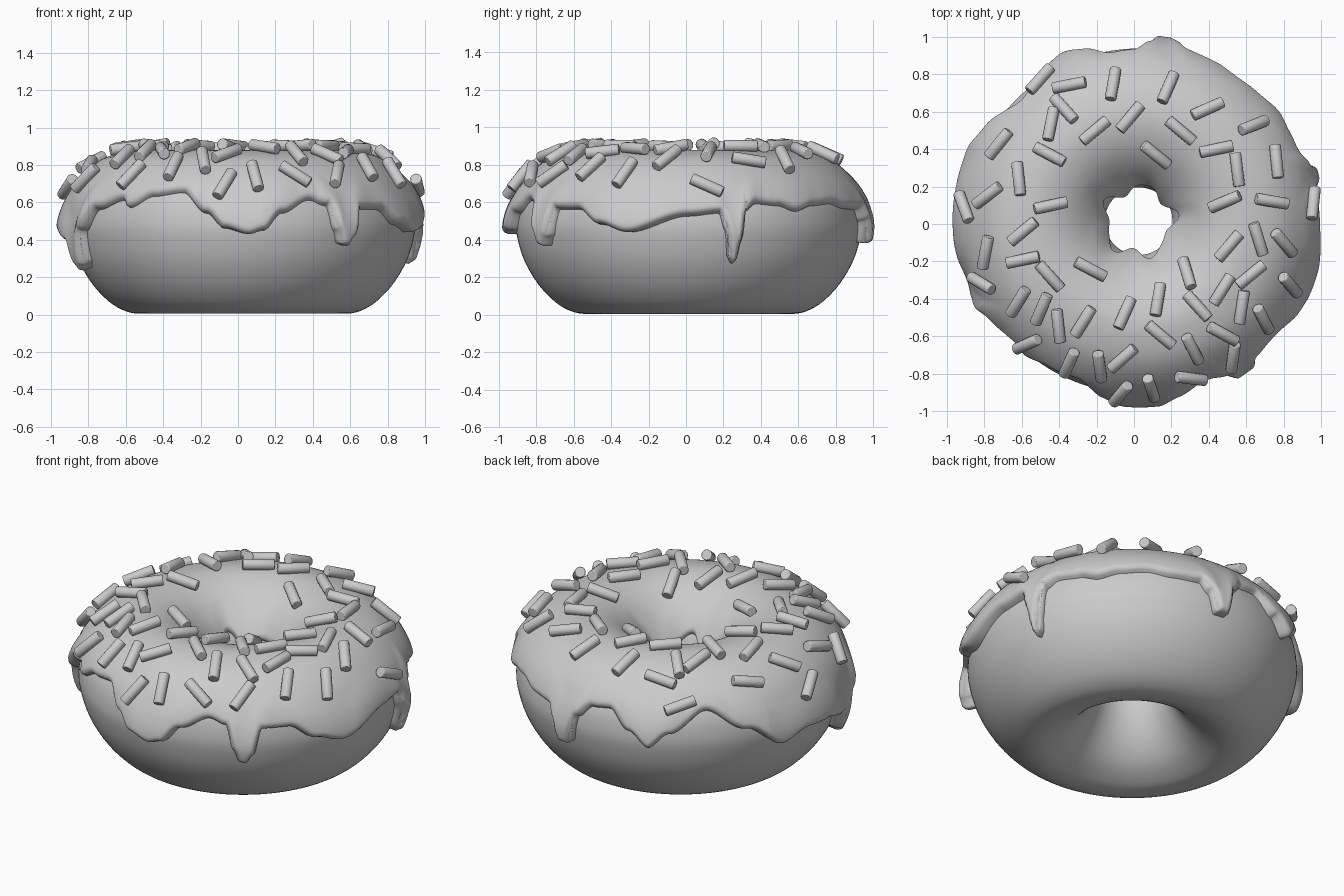
import bpy, bmesh, random
from math import sin, cos, pi, radians, sqrt
from mathutils import Vector, Matrix
from mathutils.bvhtree import BVHTree

if "Cube" in bpy.data.objects:
    bpy.data.objects.remove(bpy.data.objects["Cube"])

random.seed(7)
CENTRE = Vector((0.025, 0.015, 0))

# dough cross-section (radius, height): hole wall, underside, outer side, top
SECTION = [(.184, .42), (.21, .3), (.27, .18), (.36, .08), (.47, .02), (.55, .005), (.63, .02),
           (.715, .07), (.805, .165), (.878, .29), (.917, .42), (.922, .51), (.902, .61), (.85, .7),
           (.755, .785), (.65, .828), (.53, .84), (.4, .8), (.285, .71), (.21, .6), (.184, .5)]

# lower outer edge of the icing (degrees, height)
EDGE = [(0, .525), (10, .54), (12, .45), (13.3, .31), (14.5, .28), (15.8, .3), (17.2, .4),
        (18.8, .55), (23, .59), (31, .58), (38, .55), (46, .58), (55, .59), (64, .565), (74, .56),
        (77, .5), (80, .385), (84, .385), (87, .55), (92, .62), (99, .63), (107, .53), (114, .45),
        (121, .53), (134, .65), (148, .53), (161, .41), (171, .45), (182, .44), (193, .4),
        (197, .28), (200, .25), (203, .28), (206, .45), (214, .56), (226, .61), (229, .57),
        (238, .63), (249, .65), (258, .54), (264, .46), (272, .43), (277, .45), (283, .54),
        (293, .61), (299, .58), (301.5, .45), (303.5, .38), (306, .37), (308.5, .42), (311.5, .56),
        (321, .56), (330, .48), (340, .44), (360, .525)]

# sprinkle centres seen from above, grouped by heading in degrees
SPOTS = {
    50: [(-.49, .76), (-.02, .57), (-.71, .42), (.51, -.12), (-.07, -.89)],
    12: [(-.34, .73), (-.7, .61), (.44, .4), (-.45, .1), (-.59, -.19)],
    80: [(-.11, .74), (-.44, .53), (.94, .11), (-.78, -.15), (.13, -.41), (.57, -.44), (.52, -.7)],
    66: [(.18, .72), (-.49, -.45), (-.05, -.48), (-.34, -.73)],
    23: [(.39, .61), (.63, .52), (.49, .12), (-.56, -.63)],
    40: [(-.21, .5), (-.77, .15), (-.59, -.04), (.62, -.27), (-.06, -.71)],
    58: [(-.61, -.41), (-.27, -.52), (.47, -.35)],
    -48: [(-.37, .61), (-.45, -.28), (.79, -.1), (.82, -.32), (.34, -.44)],
    -40: [(.25, .5), (.12, .38), (.14, -.59)],
    -83: [(.55, .29), (.75, .33), (-.61, .24), (-.4, -.54), (-.18, -.75)],
    -28: [(-.45, .37), (-.24, -.25), (-.8, -.31), (.47, -.58)],
    -72: [(-.89, .09), (.29, -.27), (.66, -.08), (.09, -.86)],
    -10: [(.73, .12), (.3, -.81)],
    -63: [(.68, -.5), (.31, -.66)],
}


def smooth_loop(points, steps=16):
    """Closed Catmull-Rom curve through the points."""
    out, n = [], len(points)
    for i in range(n):
        a, b, c, d = (Vector(points[(i + k) % n]) for k in (-1, 0, 1, 2))
        for j in range(steps):
            t = j / steps
            out.append(0.5 * (2 * b + (c - a) * t + (2 * a - 5 * b + 4 * c - d) * t * t
                              + (3 * b - a - 3 * c + d) * t ** 3))
    return out


LOOP = smooth_loop(SECTION)
ARC = [0.0]
for p, q in zip(LOOP, LOOP[1:]):
    ARC.append(ARC[-1] + (q - p).length)

# the same section resampled at equal spacing
STEP = ARC[-1] / 500
EVEN, k = [], 0
for i in range(501):
    while k < len(LOOP) - 2 and ARC[k + 1] < i * STEP:
        k += 1
    EVEN.append(LOOP[k].lerp(LOOP[k + 1], (i * STEP - ARC[k]) / (ARC[k + 1] - ARC[k])))


def section_at(s):
    """Point and outward normal at arc length s."""
    i = max(2, min(496, int(s / STEP)))
    f = s / STEP - i
    t = (EVEN[i + 1] - EVEN[i - 1]).lerp(EVEN[i + 2] - EVEN[i], f).normalized()
    return EVEN[i].lerp(EVEN[i + 1], f), Vector((t.y, -t.x))


def arc_at_height(z, outer):
    """Arc length where the outer side (or the hole wall) has height z."""
    for i in (range(120, 499) if outer else range(499, 300, -1)):
        if EVEN[i].y > z and (EVEN[i].x > .8 or not outer):
            return i * STEP - (EVEN[i].y - z) * (1 if outer else -1)


def edge_height(deg):
    for (a, za), (b, zb) in zip(EDGE, EDGE[1:]):
        if a <= deg <= b:
            t = (deg - a) / (b - a)
            return za + (zb - za) * t * t * (3 - 2 * t)


def spin(p, ang):
    return Vector((p.x * cos(ang), p.x * sin(ang), p.y)) + CENTRE


def grid_object(name, columns, closed):
    """Ring of vertex columns joined into quads."""
    bm = bmesh.new()
    cols = [[bm.verts.new(v) for v in c] for c in columns]
    m = len(cols[0])
    for i, c in enumerate(cols):
        d = cols[(i + 1) % len(cols)]
        for j in range(m if closed else m - 1):
            k = (j + 1) % m
            bm.faces.new((c[j], d[j], d[k], c[k]))
    for f in bm.faces:
        f.smooth = True
    bmesh.ops.recalc_face_normals(bm, faces=bm.faces)
    return finish(name, bm)


def finish(name, bm):
    me = bpy.data.meshes.new(name)
    bm.to_mesh(me)
    bm.free()
    ob = bpy.data.objects.new(name, me)
    bpy.context.collection.objects.link(ob)
    return ob


# dough ring
grid_object("dough", [[spin(p, 2 * pi * i / 128) for p in LOOP[::4]] for i in range(128)], True)

# icing: a coat over the dough with a rounded, dripping edge
N, M, ROUND = 900, 64, .036
heights = [edge_height(i * 360 / N) for i in range(N)]
starts = [arc_at_height(z, True) for z in heights]
reach = int(ROUND / .95 / (2 * pi / N)) + 1
wide = [(k, 1 + cos(pi * k / 25)) for k in range(-24, 25)]
columns = []
for i in range(N):
    a = 2 * pi * i / N
    s0 = starts[i]
    s1 = arc_at_height(.575 + .04 * sin(5 * a + 1) + .02 * sin(8 * a), False)
    near = [((.95 * k * 2 * pi / N) ** 2, starts[(i + k) % N]) for k in range(-reach, reach + 1)]
    low = sum(heights[(i + k) % N] * w for k, w in wide) / 50
    mean = sum(starts[(i + k) % N] * w for k, w in wide) / 50
    col = []
    for j in range(M):
        t = j / (M - 1)
        t = .4 * t + .6 * t * t * (3 - 2 * t)
        s = s0 + (s1 - s0) * t
        p, n = section_at(s)
        # true distance to the nearest bit of edge gives rounded drips
        d = min(sqrt(min(x2 + max(0, s - e) ** 2 for x2, e in near)), s1 - s) / ROUND
        cap = sqrt(max(0, 1 - (1 - min(d, 1)) ** 2))
        # the coat swells outward where it runs low
        fade = max(0, min(1, 1 - (s - mean) / .24))
        flare = min(.036, .3 * max(0, .58 - low)) * fade * fade * (3 - 2 * fade)
        lump = .01 * sin(5 * a + 4) * max(0, 1 - (s1 - s) / .2)
        col.append(spin(p + n * ((.042 + flare + lump) * cap - .004), a))
    columns.append(col)
icing = grid_object("icing", columns, False)

# sprinkles lying on the icing
tree = BVHTree.FromPolygons([v.co for v in icing.data.vertices],
                            [p.vertices[:] for p in icing.data.polygons])
bm = bmesh.new()
for heading, spots in SPOTS.items():
    flat = Vector((cos(radians(heading)), sin(radians(heading)), 0))
    for x, y in spots:
        hit, nor, _, _ = tree.ray_cast(Vector((x, y, 3)), Vector((0, 0, -1)))
        if hit is None:
            continue
        nor = nor if nor.z > 0 else -nor
        # tilt straight down onto the surface so the heading holds from above
        axis = Vector((flat.x, flat.y, -flat.dot(nor) / max(nor.z, .3))).normalized()
        axis = (axis + nor * random.uniform(-.1, .1)).normalized()
        rot = axis.to_track_quat('Z', 'Y').to_matrix().to_4x4()
        bmesh.ops.create_cone(bm, cap_ends=True, segments=16, radius1=.031, radius2=.031,
                              depth=.18, matrix=Matrix.Translation(hit + nor * .024) @ rot)
rims = [e for e in bm.edges if any(len(f.verts) > 4 for f in e.link_faces)]
bmesh.ops.bevel(bm, geom=rims, offset=.005, segments=2, affect='EDGES', profile=.5)
for f in bm.faces:
    f.smooth = len(f.verts) == 4
finish("sprinkles", bm)
